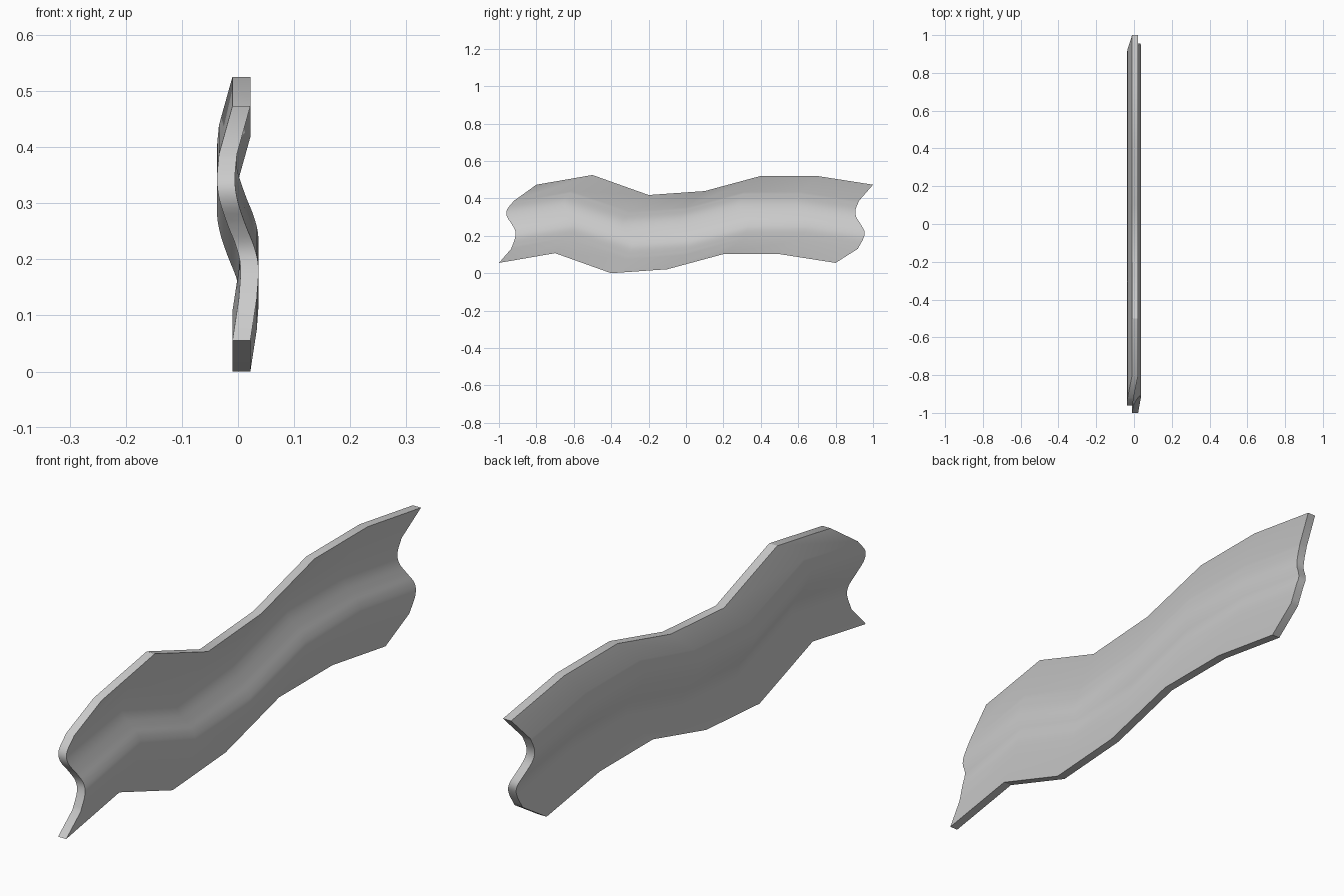
import bpy
import bmesh
from mathutils import Vector

cube = bpy.data.objects.get("Cube")
if cube:
    bpy.data.objects.remove(cube, do_unlink=True)

THICKNESS = 0.032

# Heights of the lower edge at evenly spaced stations along the rail
heights = [0.055, 0.107, 0, 0.021, 0.102, 0.102, 0.055]

# Profile from lower to upper edge: x, y at front end, y at back end, rise
profile = [Vector(p) for p in (
    (0.006, -1, 0.8, 0),
    (0.0175, -0.935, 0.918, 0.075),
    (0.0205, -0.915, 0.948, 0.13),
    (0.013, -0.912, 0.955, 0.167),
    (-0.002, -0.93, 0.935, 0.205),
    (-0.016, -0.957, 0.91, 0.247),
    (-0.0215, -0.957, 0.907, 0.285),
    (-0.018, -0.92, 0.925, 0.332),
    (0.006, -0.8, 1, 0.418))]


def rounded(points, steps=4):
    """Smooth the corrugated middle, keeping the outer strips straight."""
    result = [points[0]]
    for i in range(1, len(points) - 2):
        a, b, c, d = points[i - 1:i + 3]
        if i == 1:
            a = b * 2 - c
        if i == len(points) - 3:
            d = c * 2 - b
        for s in range(steps):
            t = s / steps
            result.append(b + (c - a) * (t / 2)
                          + (a * 2 - b * 5 + c * 4 - d) * (t * t / 2)
                          + (b * 3 - a - c * 3 + d) * (t ** 3 / 2))
    return result + points[-2:]


# Corrugated sheet lofted along the rail, then thickened sideways
bm = bmesh.new()
rows = []
for i, height in enumerate(heights):
    f = i / (len(heights) - 1)
    rows.append([bm.verts.new((x - THICKNESS / 2, y0 + (y1 - y0) * f, height + rise))
                 for x, y0, y1, rise in rounded(profile)])
for r, s in zip(rows, rows[1:]):
    for j in range(len(r) - 1):
        bm.faces.new((r[j], s[j], s[j + 1], r[j + 1]))
copy = bmesh.ops.extrude_face_region(bm, geom=bm.faces[:], use_keep_orig=True)
moved = [g for g in copy["geom"] if isinstance(g, bmesh.types.BMVert)]
bmesh.ops.translate(bm, verts=moved, vec=(THICKNESS, 0, 0))
bmesh.ops.recalc_face_normals(bm, faces=bm.faces[:])

mesh = bpy.data.meshes.new("corrugated_rail")
bm.to_mesh(mesh)
bm.free()
rail = bpy.data.objects.new("corrugated_rail", mesh)
bpy.context.collection.objects.link(rail)

# Plain grey metal
grey = bpy.data.materials.new("light_grey")
grey.use_nodes = True
colour = (0.6, 0.6, 0.6, 1)
grey.diffuse_color = colour
grey.node_tree.nodes["Principled BSDF"].inputs["Base Color"].default_value = colour
mesh.materials.append(grey)

bpy.ops.object.select_all(action="DESELECT")
rail.select_set(True)
bpy.context.view_layer.objects.active = rail
bpy.ops.object.shade_smooth_by_angle(angle=0.5)
